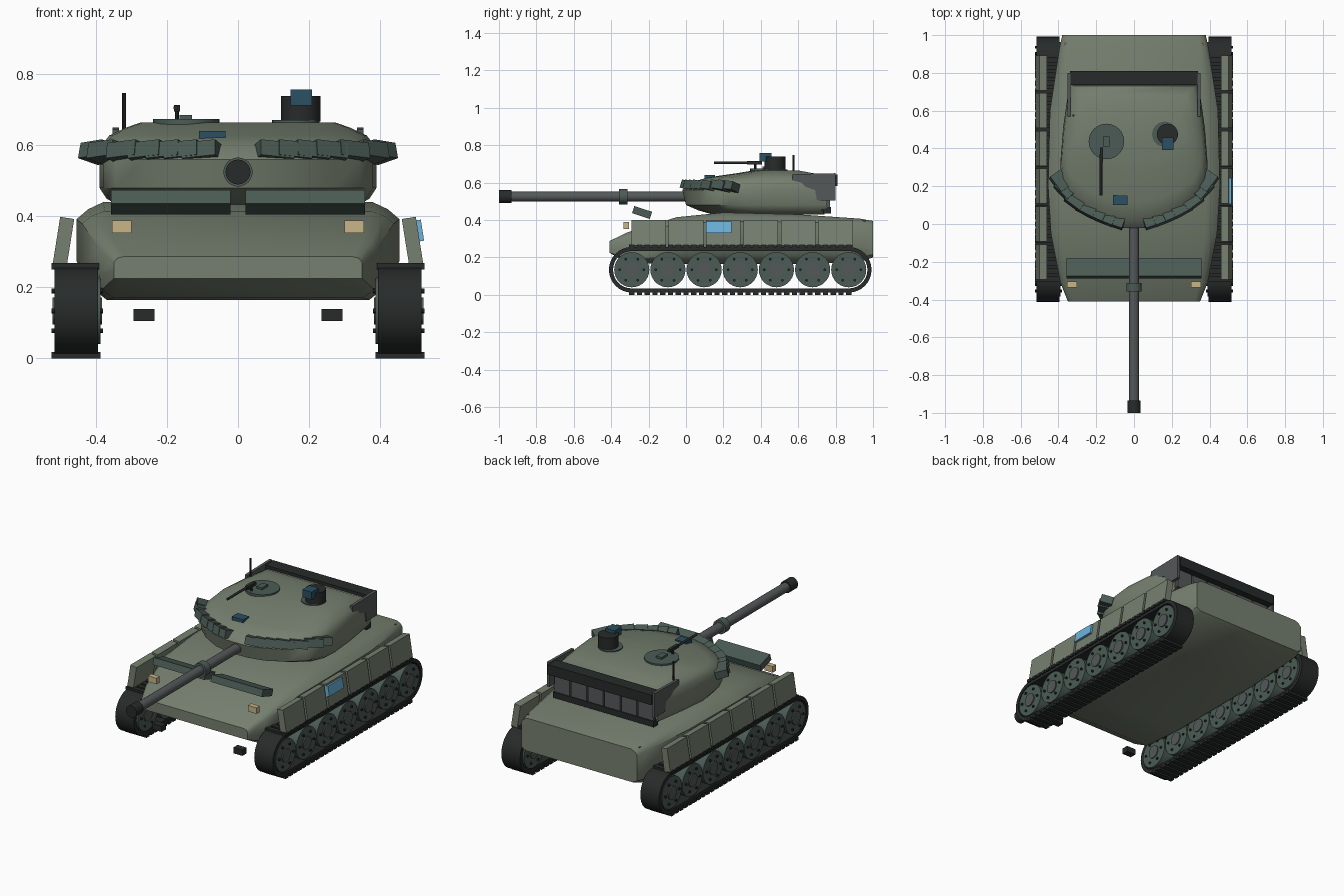
import bpy, bmesh, math
from mathutils import Matrix, Vector

if "Cube" in bpy.data.objects:
    bpy.data.objects.remove(bpy.data.objects["Cube"])


def mat(name, r, g, b):
    m = bpy.data.materials.new(name)
    m.diffuse_color = (r, g, b, 1)
    m.use_nodes = True
    m.node_tree.nodes["Principled BSDF"].inputs["Base Color"].default_value = m.diffuse_color
    return m


GREEN = mat("hull_green", 0.18, 0.215, 0.16)
SLATE = mat("slate_green", 0.07, 0.105, 0.09)
DARK = mat("dark_rubber", 0.02, 0.024, 0.023)
STEEL = mat("steel", 0.09, 0.098, 0.1)
SIGHT = mat("sight_blue", 0.025, 0.08, 0.125)
SKY = mat("panel_blue", 0.15, 0.45, 0.7)
TAN = mat("lamp_tan", 0.58, 0.46, 0.25)
RED = mat("lamp_red", 0.24, 0.05, 0.035)


def finish(name, bm, material, angle=35):
    bmesh.ops.recalc_face_normals(bm, faces=bm.faces)
    me = bpy.data.meshes.new(name)
    bm.to_mesh(me)
    bm.free()
    me.shade_smooth()
    me.set_sharp_from_angle(angle=math.radians(angle))
    me.materials.append(material)
    ob = bpy.data.objects.new(name, me)
    bpy.context.collection.objects.link(ob)
    return ob


def add_box(bm, c, size, rot=Matrix()):
    m = Matrix.Translation(c) @ rot @ Matrix.Diagonal((*size, 1))
    bmesh.ops.create_cube(bm, size=1, matrix=m)


def add_cyl(bm, c, r, length, axis="Z", n=24, r2=None):
    rot = {"X": Matrix.Rotation(math.pi / 2, 4, "Y"),
           "Y": Matrix.Rotation(math.pi / 2, 4, "X"), "Z": Matrix()}[axis]
    bmesh.ops.create_cone(bm, cap_ends=True, segments=n, radius1=r, radius2=r2 or r,
                          depth=length, matrix=Matrix.Translation(c) @ rot)


def box(name, c, size, material, rot=Matrix()):
    bm = bmesh.new()
    add_box(bm, c, size, rot)
    return finish(name, bm, material)


def cyl(name, c, r, length, material, axis="Z", n=24, r2=None):
    bm = bmesh.new()
    add_cyl(bm, c, r, length, axis, n, r2)
    return finish(name, bm, material)


def loft(name, rings, material, angle=35):
    bm = bmesh.new()
    vs = [[bm.verts.new(p) for p in ring] for ring in rings]
    n = len(vs[0])
    for a, b in zip(vs, vs[1:]):
        for i in range(n):
            j = (i + 1) % n
            bm.faces.new((a[i], a[j], b[j], b[i]))
    bm.faces.new(vs[0])
    bm.faces.new(vs[-1])
    return finish(name, bm, material, angle)


# Hull: cross-sections (y, bottom w, side w, top w, bottom z, side low z, side high z, top z)
sections = [(-0.41, .32, .35, .32, .225, .245, .27, .287),
            (-0.31, .35, .39, .35, .17, .235, .31, .335),
            (-0.05, .37, .44, .375, .165, .265, .38, .415),
            (0.20, .37, .455, .38, .165, .275, .392, .44),
            (0.60, .37, .445, .37, .165, .275, .39, .43),
            (0.93, .36, .395, .35, .175, .26, .375, .407),
            (1.00, .35, .38, .34, .20, .25, .365, .395)]
rings = []
for y, wb, wm, wt, zb, z1, z2, zt in sections:
    half = [(wb, zb), ((wb + wm) / 2 + .015, (zb + z1) / 2 - .01), (wm, z1), (wm, z2),
            ((wm + wt) / 2 + .005, (z2 + zt) / 2 + .004), (wt, zt)]
    rings.append([(x, y, z) for x, z in half] + [(-x, y, z) for x, z in reversed(half)])
loft("hull", rings, GREEN, 40)

# Turret: plan outline lofted upward (z, x scale, front y, rear y)
plan = [(.06, 0), (.16, .03), (.27, .11), (.345, .2), (.38, .31), (.39, .43), (.375, .68), (.34, 1)]
plan += [(-x, t) for x, t in reversed(plan)]
layers = [(.43, .86, .14, .74), (.45, .95, .07, .75), (.48, 1, .0, .755), (.56, 1, -.02, .75),
          (.60, .985, .02, .74), (.628, .93, .12, .73), (.65, .81, .27, .68), (.665, .7, .36, .6)]
loft("turret", [[(x * s, a + t * (b - a), z) for x, t in plan] for z, s, a, b in layers], GREEN, 40)

# Gun
cyl("gun_barrel", (0, -0.45, .525), .027, 1.0, STEEL, "Y")
cyl("gun_muzzle", (0, -0.967, .525), .035, .066, DARK, "Y")
cyl("gun_collar", (0, -0.335, .525), .041, .045, SLATE, "Y")

# Running gear
Y0, Y1, ZC = -0.29, 0.87, 0.134
for side, s in (("right", 1), ("left", -1)):
    # Belt: stadium ring
    def stadium(r, x):
        pts = []
        for cy, a0 in ((Y1, -90), (Y0, 90)):
            for k in range(17):
                a = math.radians(a0 + k * 180 / 16)
                pts.append((x, cy + r * math.cos(a), ZC + r * math.sin(a)))
        return pts
    bm = bmesh.new()
    loops = [[bm.verts.new(p) for p in stadium(r, s * x)]
             for r, x in ((.122, .395), (.122, .517), (.1, .517), (.1, .395))]
    for a, b in zip(loops, loops[1:] + loops[:1]):
        for i in range(34):
            j = (i + 1) % 34
            bm.faces.new((a[i], a[j], b[j], b[i]))
    finish(side + "_track_belt", bm, DARK)
    # Pads on both straight runs
    bm = bmesh.new()
    for i in range(29):
        y = Y0 + (Y1 - Y0) * i / 28
        for z in (.009, .259):
            add_box(bm, (s * .456, y, z), (.138, .028, .018))
    finish(side + "_track_pads", bm, DARK)
    # Wheels, hubs and bolts
    wheels, hubs, bolts = bmesh.new(), bmesh.new(), bmesh.new()
    for i in range(7):
        y = Y0 + (Y1 - Y0) * i / 6
        add_cyl(wheels, (s * .452, y, ZC), .094, .128, "X", 28)
        add_cyl(hubs, (s * .453, y, ZC), .038, .14, "X", 20)
        for k in range(6):
            a = k * math.pi / 3
            add_cyl(bolts, (s * .453, y + .065 * math.cos(a), ZC + .065 * math.sin(a)),
                    .007, .144, "X", 8)
    finish(side + "_road_wheels", wheels, SLATE)
    finish(side + "_wheel_hubs", hubs, STEEL)
    finish(side + "_wheel_bolts", bolts, DARK)
    # Skirt panels, leaning outward at the bottom
    bm = bmesh.new()
    for i in range(6):
        add_box(bm, (s * .492, -0.2 + .2 * i, .328), (.04, .185, .137),
                Matrix.Rotation(-s * math.radians(9), 4, "Y"))
    finish(side + "_skirt_panels", bm, GREEN)
    # Lamps, tow hook, glacis plate
    box(side + "_headlamp", (s * .328, -.32, .371), (.055, .03, .036), TAN)
    box(side + "_tail_lamp", (s * .343, .947, .385), (.05, .028, .024), RED)
    box(side + "_tow_hook", (s * .265, -.36, .122), (.06, .04, .034), DARK)
    box(side + "_glacis_plate", (s * .19, -.235, .44), (.337, .1, .04), SLATE,
        Matrix.Rotation(math.radians(-18), 4, "X"))
    # Armour bricks around the turret front
    bm = bmesh.new()
    for x, y, yaw in ((.1, .02, 20), (.15, .038, 23), (.2, .06, 26), (.25, .085, 30),
                      (.31, .125, 38), (.365, .185, 48), (.39, .225, 55)):
        rot = Matrix.Rotation(s * math.radians(yaw), 4, "Z") @ Matrix.Rotation(
            math.radians(-16), 4, "X") @ Matrix.Rotation(s * math.radians(6), 4, "Y")
        add_box(bm, (s * x, y, .581), (.1, .07, .045), rot)
    finish(side + "_armour_bricks", bm, SLATE)
    # Stowage side plate
    prof = [(.57, .645), (.8, .65), (.8, .505), (.7, .505), (.69, .56), (.57, .6)]
    loft(side + "_stowage_plate", [[(s * x, y, z) for y, z in prof] for x in (.336, .353)], STEEL)

# Rear stowage rack
box("stowage_top_bar", (0, .773, .612), (.68, .075, .06), DARK)
box("stowage_bottom_bar", (0, .755, .452), (.66, .04, .035), DARK)
bm = bmesh.new()
for i in range(6):
    add_box(bm, (-.275 + .11 * i, .755, .525), (.1, .03, .115))
finish("stowage_panels", bm, STEEL)
box("stowage_back", (0, .74, .525), (.66, .03, .15), DARK)

# Side window panel on the right skirt
box("side_blue_panel", (.5, .175, .358), (.04, .137, .06), SKY,
    Matrix.Rotation(-math.radians(9), 4, "Y"))

# Roof: hatch, machine gun, sights, antenna
cyl("hatch_ring", (-.146, .437, .66), .094, .028, SLATE, n=32)
box("hatch_handle", (-.147, .437, .677), (.036, .055, .018), SLATE)
cyl("machine_gun_barrel", (-.175, .26, .706), .007, .22, DARK, "Y", 12)
box("machine_gun_body", (-.172, .365, .705), (.017, .08, .018), DARK)
cyl("machine_gun_post", (-.172, .37, .685), .006, .04, DARK, n=10)
cyl("sight_base", (.163, .475, .66), .067, .022, SLATE, n=32)
cyl("sight_drum", (.177, .475, .703), .056, .072, DARK, n=28)
box("sight_head", (.178, .425, .735), (.06, .065, .045), SIGHT)
box("gunner_sight", (-.073, .127, .615), (.075, .055, .05), SIGHT)
cyl("antenna", (-.321, .575, .68), .006, .135, DARK, n=10)
